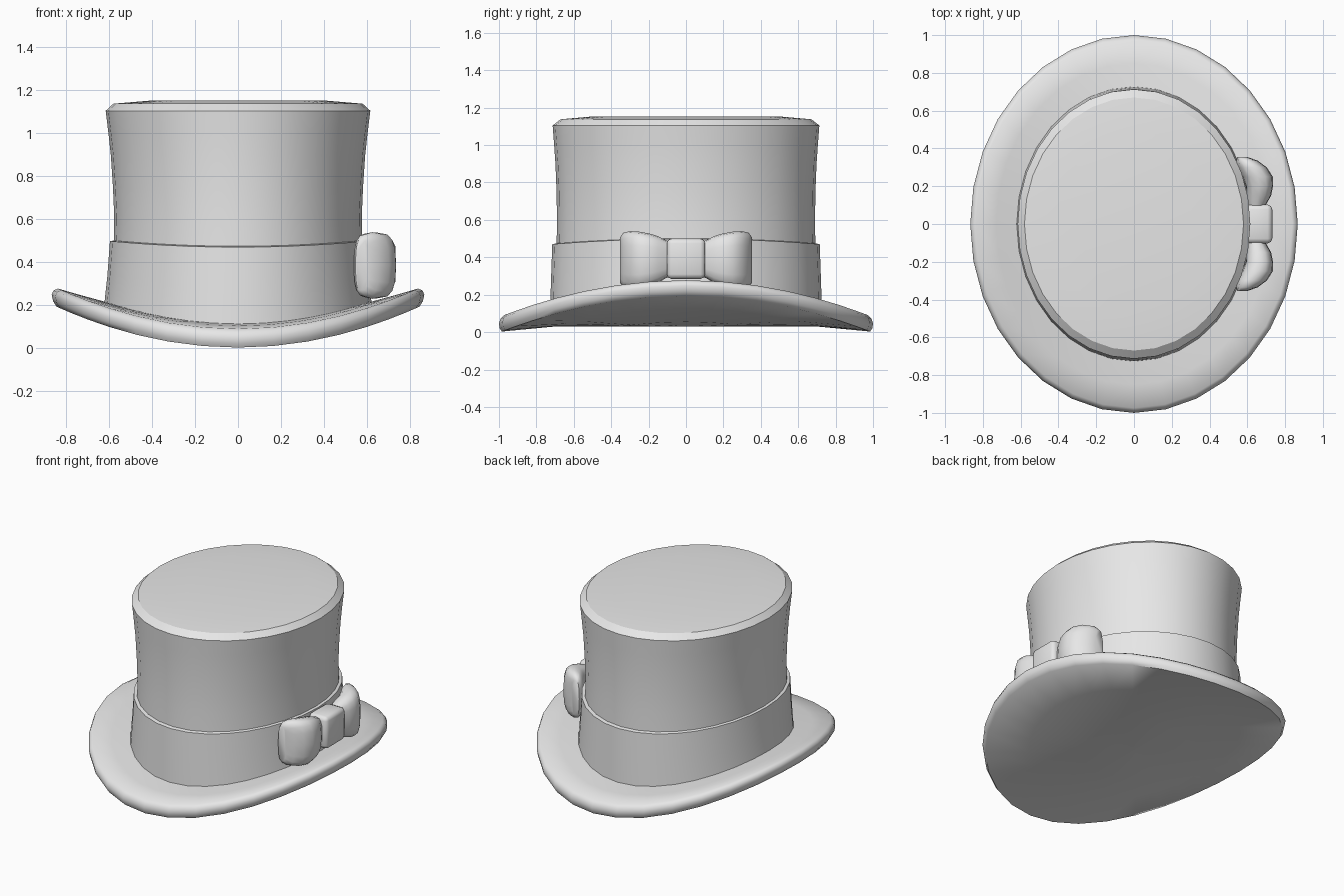
import bpy, bmesh, math

cube = bpy.data.objects.get("Cube")
if cube:
    bpy.data.objects.remove(cube, do_unlink=True)

grey = bpy.data.materials.new("plain_grey")
grey.use_nodes = True
grey.diffuse_color = (0.8, 0.8, 0.8, 1)
grey.node_tree.nodes["Principled BSDF"].inputs["Base Color"].default_value = (0.8, 0.8, 0.8, 1)

SIDES = 32


def finish(name, bm, angle=35):
    bmesh.ops.recalc_face_normals(bm, faces=bm.faces)
    mesh = bpy.data.meshes.new(name)
    bm.to_mesh(mesh)
    bm.free()
    mesh.materials.append(grey)
    obj = bpy.data.objects.new(name, mesh)
    bpy.context.collection.objects.link(obj)
    bpy.ops.object.select_all(action='DESELECT')
    obj.select_set(True)
    bpy.context.view_layer.objects.active = obj
    bpy.ops.object.shade_smooth_by_angle(angle=math.radians(angle))
    return obj


def loft(name, loops, cap_start=False, cap_end=False, angle=35):
    bm = bmesh.new()
    rings = [[bm.verts.new(p) for p in loop] for loop in loops]
    for a, b in zip(rings, rings[1:]):
        n = len(a)
        for i in range(n):
            j = (i + 1) % n
            bm.faces.new((a[i], a[j], b[j], b[i]))
    if cap_start:
        bm.faces.new(rings[0])
    if cap_end:
        bm.faces.new(rings[-1])
    return finish(name, bm, angle)


def oval(rx, ry, z, bend=0.0):
    """Oval ring whose left and right sides curl upward."""
    loop = []
    for i in range(SIDES):
        t = math.tau * i / SIDES
        x = rx * math.cos(t)
        loop.append((x, ry * math.sin(t), z + bend * x * x))
    return loop


# Brim: closed underside, rounded edge, top surface running under the crown
CURL = 0.267
brim = [(0.03, 0.03, 0.03), (0.3, 0.35, 0.03), (0.6, 0.7, 0.03), (0.845, 0.985, 0.003),
        (0.861, 0.997, 0.022), (0.867, 1.0, 0.048), (0.859, 0.992, 0.072),
        (0.838, 0.974, 0.09), (0.73, 0.85, 0.104), (0.6, 0.7, 0.115)]
loft("brim", [oval(rx, ry, z, CURL) for rx, ry, z in brim], cap_start=True, angle=50)

# Hat band: flares toward the brim, small ledge at its top
loft("hat_band", [oval(0.622, 0.727, 0.105, CURL), oval(0.608, 0.722, 0.27, 0.18),
                  oval(0.596, 0.715, 0.47, 0.08), oval(0.575, 0.69, 0.475, 0.08)])

# Crown: waisted wall, chamfered rim, slightly domed top
crown = [(0.579, 0.692, 0.44, 0.08), (0.576, 0.69, 0.6, 0.03), (0.582, 0.692, 0.75, 0),
         (0.592, 0.698, 0.9, 0), (0.603, 0.705, 1.0, 0), (0.616, 0.713, 1.105, 0),
         (0.58, 0.67, 1.138, 0), (0.4, 0.5, 1.153, 0)]
loft("crown", [oval(*ring) for ring in crown], cap_end=True, angle=25)


# Bow loops: rounded sections swept along y, wrapping round the band
def bow_section(y, cx, rx, cz, rz):
    loop = []
    for i in range(16):
        t = math.tau * i / 16
        c, s = math.cos(t), math.sin(t)
        px = math.copysign(abs(c) ** 0.7, c)
        pz = math.copysign(abs(s) ** 0.7, s)
        loop.append((cx + rx * px, y, cz + rz * pz))
    return loop


stations = [(0.07, 0.645, 0.04, 0.39, 0.09), (0.105, 0.65, 0.05, 0.39, 0.1),
            (0.15, 0.66, 0.066, 0.388, 0.125), (0.2, 0.664, 0.072, 0.386, 0.142),
            (0.25, 0.654, 0.081, 0.385, 0.152), (0.3, 0.625, 0.078, 0.385, 0.155),
            (0.335, 0.597, 0.058, 0.385, 0.146), (0.354, 0.575, 0.028, 0.385, 0.12)]
for name, side in (("bow_loop_back", 1), ("bow_loop_front", -1)):
    loft(name, [bow_section(side * y, *rest) for y, *rest in stations], True, True, 50)

# Bow knot: softened block between the loops
bm = bmesh.new()
bmesh.ops.create_cube(bm, size=1)
for v in bm.verts:
    v.co = (0.662 + v.co.x * 0.14, v.co.y * 0.205, 0.392 + v.co.z * 0.215)
bmesh.ops.bevel(bm, geom=bm.edges[:], offset=0.025, segments=2, profile=0.5, affect='EDGES')
finish("bow_knot", bm, 50)
